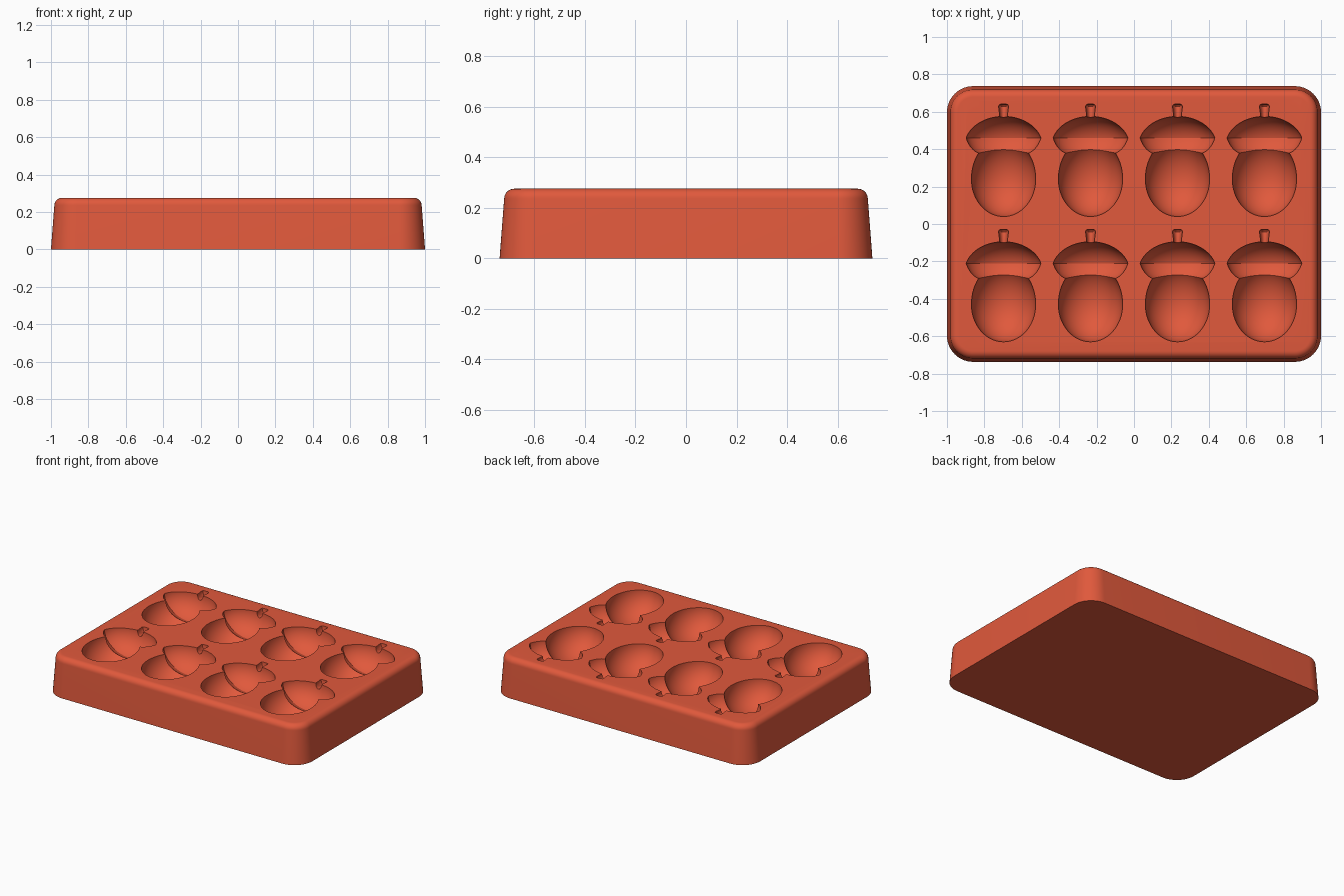
import bpy, bmesh
from math import sin, cos, pi, radians

cube = bpy.data.objects.get("Cube")
if cube:
    bpy.data.objects.remove(cube, do_unlink=True)

TOP = 0.275
COLUMNS = [(i - 1.5) * 0.465 for i in range(4)]
ROWS = [-0.67, 0.0]

red = bpy.data.materials.new("coral red silicone")
red.use_nodes = True
colour = (0.75, 0.10, 0.045, 1)
red.diffuse_color = colour
red.node_tree.nodes["Principled BSDF"].inputs["Base Color"].default_value = colour


def make_object(name, bm):
    bmesh.ops.recalc_face_normals(bm, faces=bm.faces)
    mesh = bpy.data.meshes.new(name)
    bm.to_mesh(mesh)
    bm.free()
    mesh.materials.append(red)
    obj = bpy.data.objects.new(name, mesh)
    bpy.context.collection.objects.link(obj)
    return obj


def skin(bm, rings):
    """Join closed rings of points with quads and cap both ends."""
    rings = [[bm.verts.new(p) for p in ring] for ring in rings]
    n = len(rings[0])
    for a, b in zip(rings, rings[1:]):
        for i in range(n):
            j = (i + 1) % n
            bm.faces.new((a[i], a[j], b[j], b[i]))
    bm.faces.new(rings[0])
    bm.faces.new(rings[-1])


def rounded_rect(hx, hy, r, z, steps=14):
    points = []
    corners = ((1, 1), (-1, 1), (-1, -1), (1, -1))
    for q, (sx, sy) in enumerate(corners):
        for i in range(steps + 1):
            a = (q + i / steps) * pi / 2
            points.append((sx * (hx - r) + r * cos(a),
                           sy * (hy - r) + r * sin(a), z))
    return points


def cavity(name, profile, depth=1.0, segments=64):
    """Turn a (y, radius) profile about y, once for every mould position."""
    bm = bmesh.new()
    for cx in COLUMNS:
        for cy in ROWS:
            rings = []
            for y, r in profile:
                angles = [(i + 0.5) * 2 * pi / segments for i in range(segments)]
                rings.append([(cx + r * cos(a), cy + y,
                               TOP + 0.0005 + depth * r * sin(a)) for a in angles])
            skin(bm, rings)
    obj = make_object(name, bm)
    obj.hide_render = True
    return obj


# Tray block: drafted walls with a rounded top edge
levels = [(0, 0), (0.235, 0.018)]
for i in range(1, 9):
    a = i / 8 * pi / 2
    levels.append((0.235 + 0.04 * sin(a), 0.018 + 0.04 * (1 - cos(a))))
bm = bmesh.new()
skin(bm, [rounded_rect(1 - d, 0.737 - d, 0.14 - d, z) for z, d in levels])
tray = make_object("mould_tray", bm)

# Nut hollow: egg shape, slightly longer towards the cap
nut = []
for i in range(33):
    t = 0.03 + (pi - 0.06) * i / 32
    length = 0.2 if t < pi / 2 else 0.22
    nut.append((0.24 - length * cos(t), 0.172 * sin(t)))

# Cap hollow: dome above a sharp brim, rounded lip below
edge = radians(75)
cap = []
for i in range(20):
    t = 0.03 + (edge - 0.03) * i / 19
    cap.append((0.46 + 0.115 * (cos(t) - cos(edge)) / (1 - cos(edge)),
                0.2 * sin(t) / sin(edge)))
start = radians(25)
for i in range(1, 13):
    t = start + (pi / 2 - start) * i / 12
    cap.append((0.46 - 0.085 * (sin(t) - sin(start)) / (1 - sin(start)),
                0.11 + 0.09 * cos(t) / cos(start)))

# Stem hollow: small flared peg with a softened end
stem = [(0.5, 0.021), (0.59, 0.022), (0.628, 0.027), (0.637, 0.024), (0.641, 0.015)]

cutters = [cavity("nut_cutter", nut),
           cavity("cap_cutter", cap, depth=0.74),
           cavity("stem_cutter", stem, depth=1.7, segments=24)]

# Carve the hollows out of the tray
bpy.ops.object.select_all(action='DESELECT')
bpy.context.view_layer.objects.active = tray
tray.select_set(True)
for cutter in cutters:
    mod = tray.modifiers.new(cutter.name, 'BOOLEAN')
    mod.operation = 'DIFFERENCE'
    mod.solver = 'EXACT'
    mod.object = cutter
    bpy.ops.object.modifier_apply(modifier=mod.name)
for cutter in cutters:
    bpy.data.objects.remove(cutter, do_unlink=True)

bpy.ops.object.shade_smooth_by_angle(angle=radians(30))
